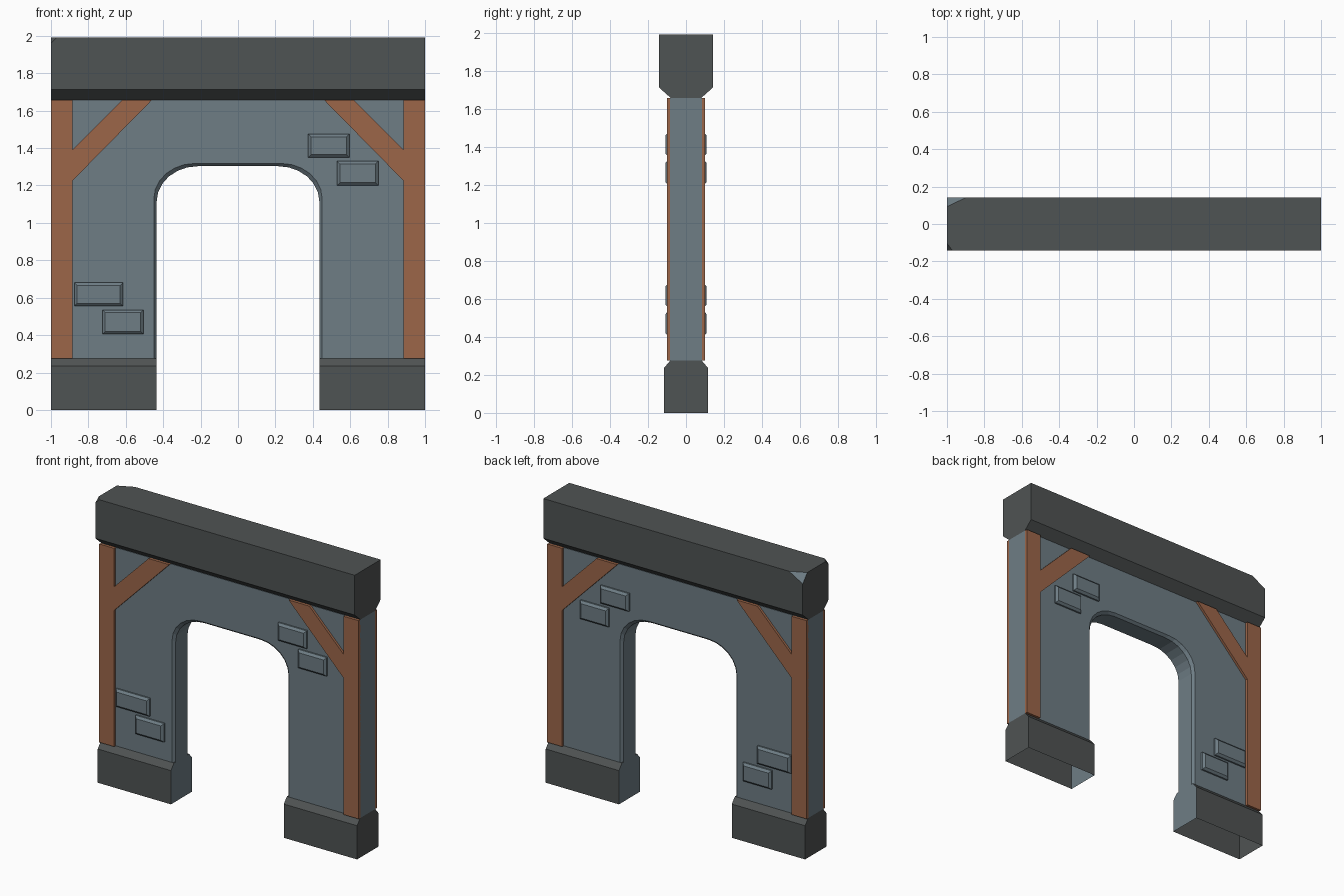
import bpy, bmesh, math
from mathutils import Vector

if "Cube" in bpy.data.objects:
    bpy.data.objects.remove(bpy.data.objects["Cube"])


def material(name, rgb):
    m = bpy.data.materials.new(name)
    lin = [((c / 255 + 0.055) / 1.055) ** 2.4 for c in rgb]
    m.diffuse_color = (*lin, 1)
    m.use_nodes = True
    m.node_tree.nodes["Principled BSDF"].inputs["Base Color"].default_value = m.diffuse_color
    return m


STONE = material("blue grey stone", (110, 125, 133))
DARK = material("dark grey stone", (79, 83, 83))
WOOD = material("brown wood", (156, 102, 73))


def finish(bm, name, mats):
    bmesh.ops.recalc_face_normals(bm, faces=bm.faces[:])
    me = bpy.data.meshes.new(name)
    bm.to_mesh(me)
    bm.free()
    for m in mats:
        me.materials.append(m)
    ob = bpy.data.objects.new(name, me)
    bpy.context.collection.objects.link(ob)
    return ob


def strip(bm, a, b):
    """Quads between two open vertex rows."""
    for i in range(len(a) - 1):
        bm.faces.new((a[i], a[i + 1], b[i + 1], b[i]))


T = 0.083          # half thickness of the wall
Z0, Z1 = 0.275, 1.657
XI = 0.435         # half width of the opening


# wall with a round-cornered opening and chamfered opening edges
def opening(off):
    rx, rz, n = 0.22, 0.19, 6
    right = [(XI + off, Z0)]
    for i in range(n + 1):
        a = math.pi / 2 * i / n
        right.append((XI + off - rx + rx * math.cos(a), 1.303 + off - rz + rz * math.sin(a)))
    return [(-x, z) for x, z in right] + right[::-1]


bm = bmesh.new()
rows = []
for y, off in ((-T, 0.015), (-T + 0.018, 0), (T - 0.018, 0), (T, 0.015)):
    rows.append([bm.verts.new((x, y, z)) for x, z in opening(off)])
for a, b in zip(rows, rows[1:]):
    strip(bm, a, b)
outer = []
for y, row in ((-T, rows[0]), (T, rows[3])):
    o = [bm.verts.new((x, y, z)) for x, z in ((1, Z0), (1, Z1), (-1, Z1), (-1, Z0))]
    bm.faces.new(row + o)
    outer.append(o)
strip(bm, outer[0], outer[1])
finish(bm, "wall", [STONE])


# prism along x from a y-z profile
def prism_x(bm, prof, x0, x1, closed):
    a = [bm.verts.new((x0, y, z)) for y, z in prof]
    b = [bm.verts.new((x1, y, z)) for y, z in prof]
    strip(bm, a, b)
    if closed:
        strip(bm, [a[-1], a[0]], [b[-1], b[0]])
    return bm.faces.new(a), bm.faces.new(b)


# feet, open underneath, with the jamb side in wall stone
for side, label in ((-1, "left"), (1, "right")):
    bm = bmesh.new()
    prof = [(-0.117, 0), (-0.117, 0.235), (-T, Z0), (T, Z0), (0.117, 0.235), (0.117, 0)]
    end, jamb = prism_x(bm, prof, side, side * XI, False)
    jamb.material_index = 1
    finish(bm, label + "_foot", [DARK, STONE])

# top beam with two chipped corners
bm = bmesh.new()
prism_x(bm, [(-0.08, Z1), (-0.143, 1.713), (-0.143, 1.99), (0.143, 1.99),
             (0.143, 1.713), (0.08, Z1)], -1, 1, True)


def chip(y, dx, dy, dz, mat):
    s = 1 if y > 0 else -1
    p = Vector((-1 + dx, y, 1.99))
    n = Vector((-1 / dx, s / dy, 1 / dz)).normalized()
    cut = bmesh.ops.bisect_plane(bm, geom=bm.verts[:] + bm.edges[:] + bm.faces[:],
                                 plane_co=p, plane_no=n, clear_outer=True)["geom_cut"]
    edges = [e for e in cut if isinstance(e, bmesh.types.BMEdge)]
    for f in bmesh.ops.edgenet_fill(bm, edges=edges)["faces"]:
        f.material_index = mat


chip(0.143, 0.105, 0.05, 0.06, 1)
chip(-0.143, 0.03, 0.04, 0.03, 0)
finish(bm, "top_beam", [DARK, STONE])


# slab from an x-z outline standing on the wall, inset at its outer face
def slab(bm, pts, side, face, depth, inset=0.0):
    cx = sum(p[0] for p in pts) / len(pts)
    cz = sum(p[1] for p in pts) / len(pts)

    def ring(y, k):
        return [bm.verts.new((x - math.copysign(k, x - cx) if k else x, side * y,
                              z - math.copysign(k, z - cz) if k else z)) for x, z in pts]
    rings = [ring(T - 0.005, 0)]
    if inset:
        rings.append(ring(face - depth, 0))
    rings.append(ring(face, inset))
    for a, b in zip(rings, rings[1:]):
        strip(bm, a + a[:1], b + b[:1])
    bm.faces.new(rings[-1])


# timber posts with braces, and raised bricks, on both faces of the wall
post = [(1, Z0), (1, Z1), (0.885, Z1), (0.885, Z0)]
brace = [(0.885, 1.225), (0.885, 1.39), (0.62, Z1), (0.46, Z1)]
bricks = [(-0.875, -0.615, 0.555, 0.68), (-0.725, -0.505, 0.405, 0.535),
          (0.375, 0.595, 1.35, 1.475), (0.53, 0.75, 1.20, 1.33)]
for side, label in ((-1, "front"), (1, "back")):
    for part, pts in (("posts", post), ("braces", brace)):
        bm = bmesh.new()
        for s in (-1, 1):
            slab(bm, [(s * x, z) for x, z in pts], side, 0.1, 0)
        finish(bm, label + "_" + part, [WOOD])
    bm = bmesh.new()
    for x0, x1, z0, z1 in bricks:
        slab(bm, [(x0, z0), (x1, z0), (x1, z1), (x0, z1)], side, 0.108, 0.014, 0.015)
    finish(bm, label + "_bricks", [STONE])
